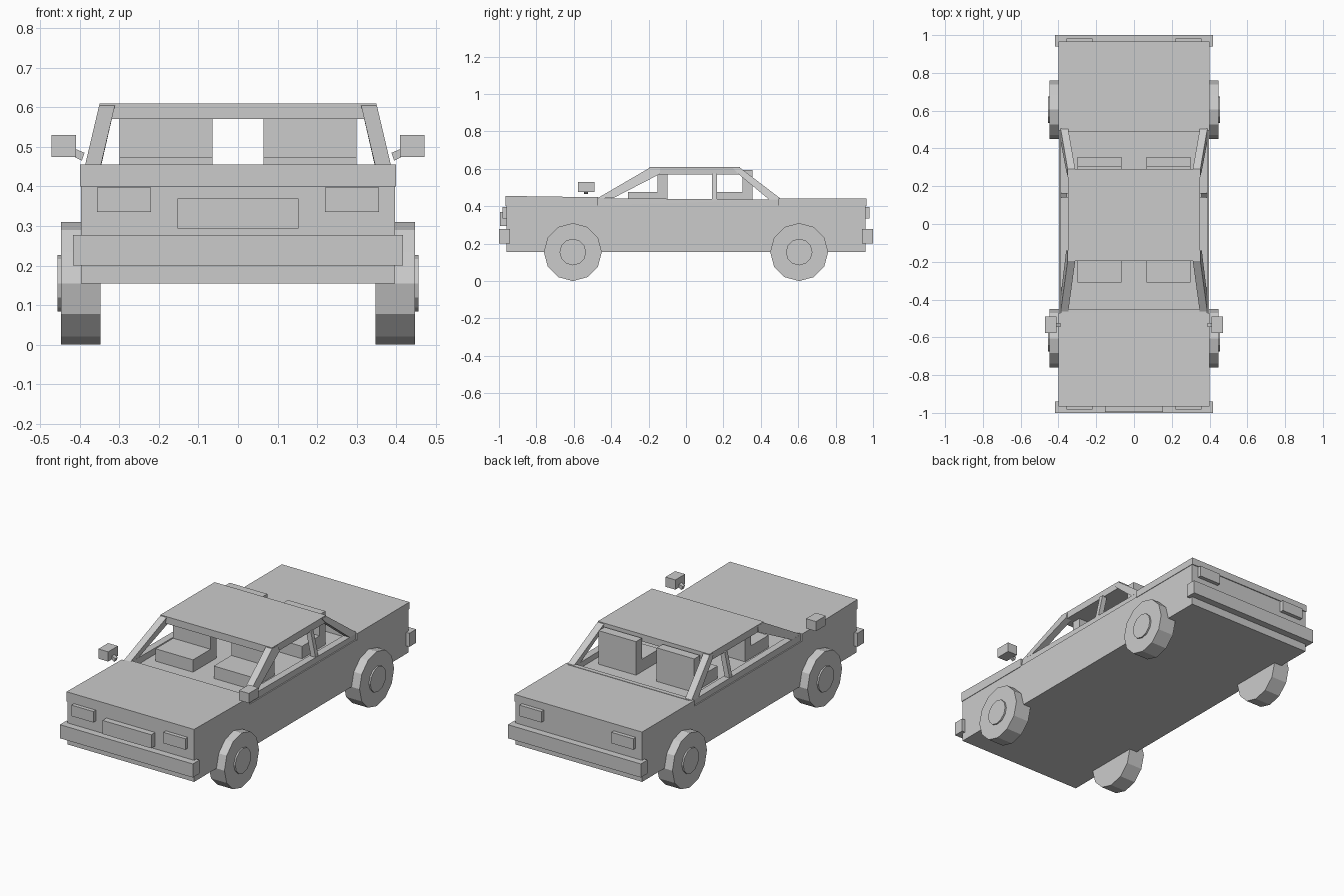
import bpy, bmesh, math
from mathutils import Vector

if "Cube" in bpy.data.objects:
    bpy.data.objects.remove(bpy.data.objects["Cube"])


def finish(name, bm):
    bmesh.ops.recalc_face_normals(bm, faces=bm.faces[:])
    me = bpy.data.meshes.new(name)
    bm.to_mesh(me)
    bm.free()
    ob = bpy.data.objects.new(name, me)
    bpy.context.collection.objects.link(ob)
    return ob


def hull(name, pts):
    bm = bmesh.new()
    for p in pts:
        bm.verts.new(p)
    bmesh.ops.convex_hull(bm, input=bm.verts[:])
    bmesh.ops.dissolve_limit(bm, angle_limit=0.01, verts=bm.verts[:], edges=bm.edges[:])
    return finish(name, bm)


def box(name, x, y, z):
    return hull(name, [(a, b, c) for a in x for b in y for c in z])


def pair(name, x, y, z):
    for s, side in ((1, "left"), (-1, "right")):
        box(f"{name}_{side}", (s * x[0], s * x[1]), y, z)


def cabin_bar(name, yz, thick=0.04):
    # Bar drawn in side view, leaning inward with height, on both sides
    for s, side in ((1, "left"), (-1, "right")):
        pts = []
        for y, z in yz:
            x = 0.39 - 0.04 * max(0, z - 0.44) / 0.17
            pts += [(s * x, y, z), (s * (x - thick), y, z)]
        hull(f"{name}_{side}", pts)


def disc(name, x0, x1, y, z, r, n=12):
    pts = []
    for i in range(n):
        a = 2 * math.pi * i / n
        pts += [(x, y + r * math.sin(a), z + r * math.cos(a)) for x in (x0, x1)]
    hull(name, pts)


# Body with raised hood and trunk
box("lower_body", (-0.397, 0.397), (-0.96, 0.96), (0.155, 0.405))
hull("hood", [(x, y, z) for x in (-0.4, 0.4)
              for y, z in ((-0.965, 0.4), (-0.965, 0.455), (-0.47, 0.448), (-0.47, 0.4))])
box("trunk", (-0.4, 0.4), (0.495, 0.965), (0.4, 0.44))

# Cabin frame and roof
cabin_bar("sill", [(-0.473, 0.405), (0.513, 0.405), (0.513, 0.435), (-0.473, 0.443)])
cabin_bar("front_pillar", [(-0.473, 0.443), (-0.39, 0.443), (-0.14, 0.572), (-0.14, 0.605), (-0.195, 0.605)])
cabin_bar("middle_pillar", [(0.14, 0.43), (0.165, 0.43), (0.165, 0.575), (0.14, 0.575)], 0.03)
cabin_bar("rear_pillar", [(0.513, 0.435), (0.445, 0.435), (0.28, 0.572), (0.25, 0.605), (0.29, 0.605)])
box("roof", (-0.35, 0.35), (-0.195, 0.29), (0.57, 0.61))
box("windscreen_base", (-0.38, 0.38), (-0.473, -0.452), (0.405, 0.448))
box("rear_window_base", (-0.38, 0.38), (0.487, 0.513), (0.405, 0.442))

# Two rows of seats
for row, y in (("front", -0.31), ("rear", 0.145)):
    pair(f"{row}_seat_cushion", (0.065, 0.3), (y, y + 0.21), (0.4, 0.475))
    pair(f"{row}_seat_back", (0.065, 0.3), (y + 0.157, y + 0.21), (0.4, 0.595))

# Bumpers, lights and front plate
for end, s in (("front", -1), ("rear", 1)):
    box(f"{end}_bumper", (-0.417, 0.417), (s * 0.94, s), (0.2, 0.277))
    pair(f"{end}_light", (0.22, 0.357), (s * 0.95, s * 0.982), (0.335, 0.397))
box("front_grille", (-0.153, 0.153), (-0.995, -0.95), (0.293, 0.37))

# Side mirrors on tilted stalks
pair("mirror", (0.41, 0.472), (-0.577, -0.49), (0.475, 0.53))
for s, side in ((1, "left"), (-1, "right")):
    hull(f"mirror_stalk_{side}", [(s * x, y, z) for y in (-0.545, -0.523)
         for x, z in ((0.395, 0.465), (0.388, 0.485), (0.42, 0.478), (0.416, 0.497))])

# Twelve-sided wheels with hubs
for end, y in (("front", -0.605), ("rear", 0.605)):
    for s, side in ((1, "left"), (-1, "right")):
        disc(f"{end}_wheel_{side}", s * 0.348, s * 0.447, y, 0.155, 0.155)
        disc(f"{end}_hub_{side}", s * 0.4, s * 0.456, y, 0.155, 0.071)
